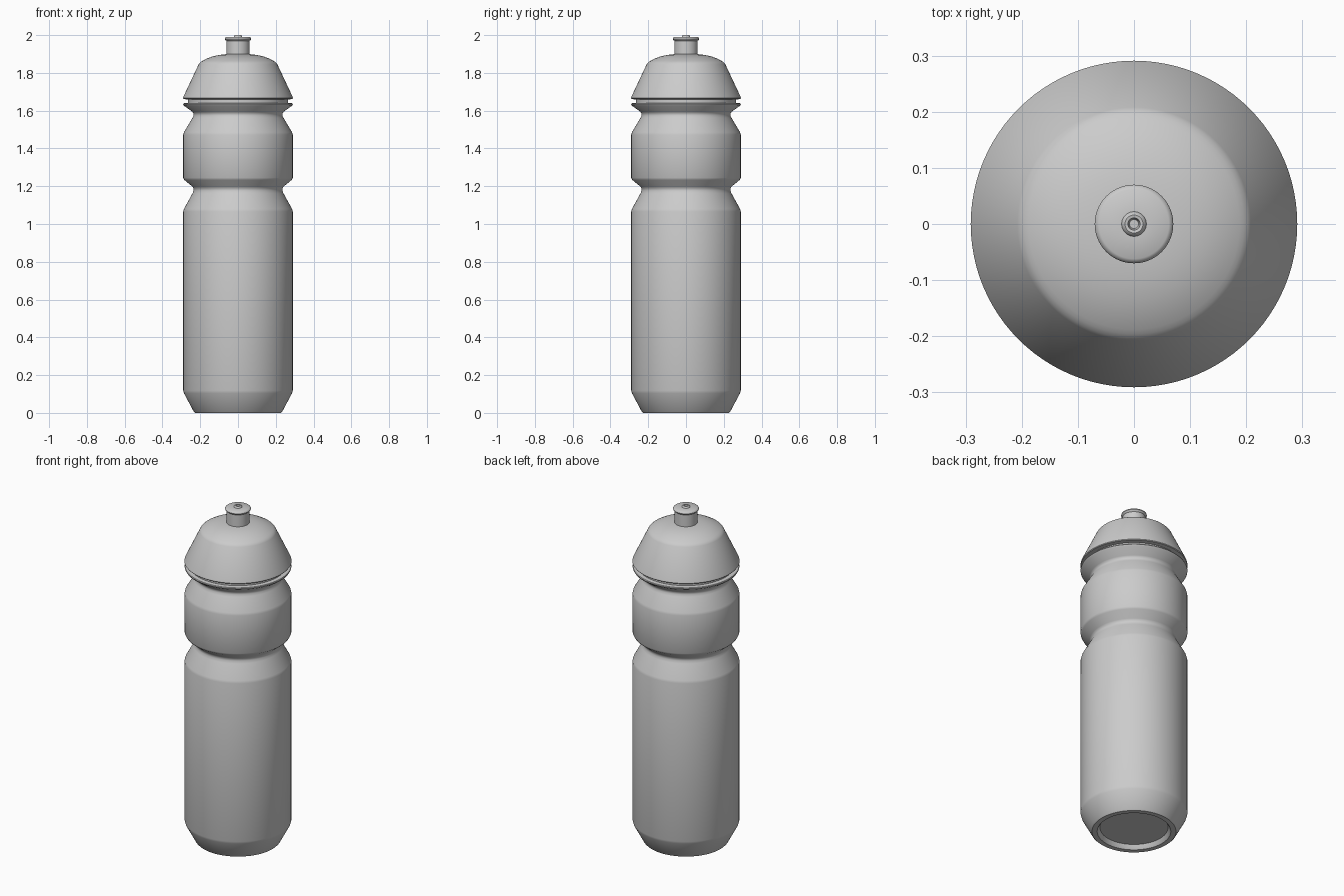
import bpy, bmesh, math

SEGS = 96


def lathe(name, profile, angle=40):
    """Spin a (radius, z) profile around z; radius 0 makes a pole."""
    bm = bmesh.new()
    rings = []
    for r, z in profile:
        if r == 0:
            rings.append([bm.verts.new((0, 0, z))] * SEGS)
        else:
            rings.append([bm.verts.new((r * math.cos(2 * math.pi * i / SEGS),
                                        r * math.sin(2 * math.pi * i / SEGS), z))
                          for i in range(SEGS)])
    for a, b in zip(rings, rings[1:]):
        for i in range(SEGS):
            j = (i + 1) % SEGS
            bm.faces.new(list(dict.fromkeys((a[i], a[j], b[j], b[i]))))
    bmesh.ops.recalc_face_normals(bm, faces=bm.faces)
    mesh = bpy.data.meshes.new(name)
    bm.to_mesh(mesh)
    bm.free()
    ob = bpy.data.objects.new(name, mesh)
    bpy.context.collection.objects.link(ob)
    bpy.ops.object.select_all(action='DESELECT')
    bpy.context.view_layer.objects.active = ob
    ob.select_set(True)
    bpy.ops.object.shade_smooth_by_angle(angle=math.radians(angle))
    return ob


# Squeezable body: recessed base, grip waist, flared shoulder and neck
lathe("bottle_body", [
    (0, 0.025), (0.185, 0.025), (0.195, 0.006), (0.2, 0.0), (0.228, 0.0),
    (0.234, 0.006), (0.286, 0.104), (0.29, 0.118),
    (0.29, 1.066), (0.286, 1.08), (0.241, 1.162), (0.235, 1.176),
    (0.235, 1.186), (0.241, 1.198), (0.284, 1.233), (0.29, 1.245),
    (0.29, 1.472), (0.286, 1.486), (0.241, 1.562), (0.235, 1.574),
    (0.235, 1.584), (0.241, 1.594), (0.286, 1.626), (0.29, 1.634),
    (0.288, 1.639), (0.265, 1.641), (0.265, 1.67), (0, 1.67)])

# Screw-on lid with conical skirt and shallow dome
lathe("lid", [
    (0, 1.658), (0.262, 1.658), (0.288, 1.662), (0.291, 1.666), (0.289, 1.674),
    (0.208, 1.846), (0.203, 1.853), (0.196, 1.859), (0.188, 1.864),
    (0.165, 1.876), (0.135, 1.887), (0.1, 1.895), (0.062, 1.899), (0, 1.9)])

# Pull-up drinking spout with rim and raised centre ring
lathe("spout", [
    (0, 1.88), (0.062, 1.88), (0.062, 1.97), (0.068, 1.975), (0.07, 1.98),
    (0.068, 1.986), (0.062, 1.99), (0.022, 1.991), (0.02, 1.997),
    (0.016, 2.0), (0.011, 1.999), (0.008, 1.985), (0, 1.985)])
